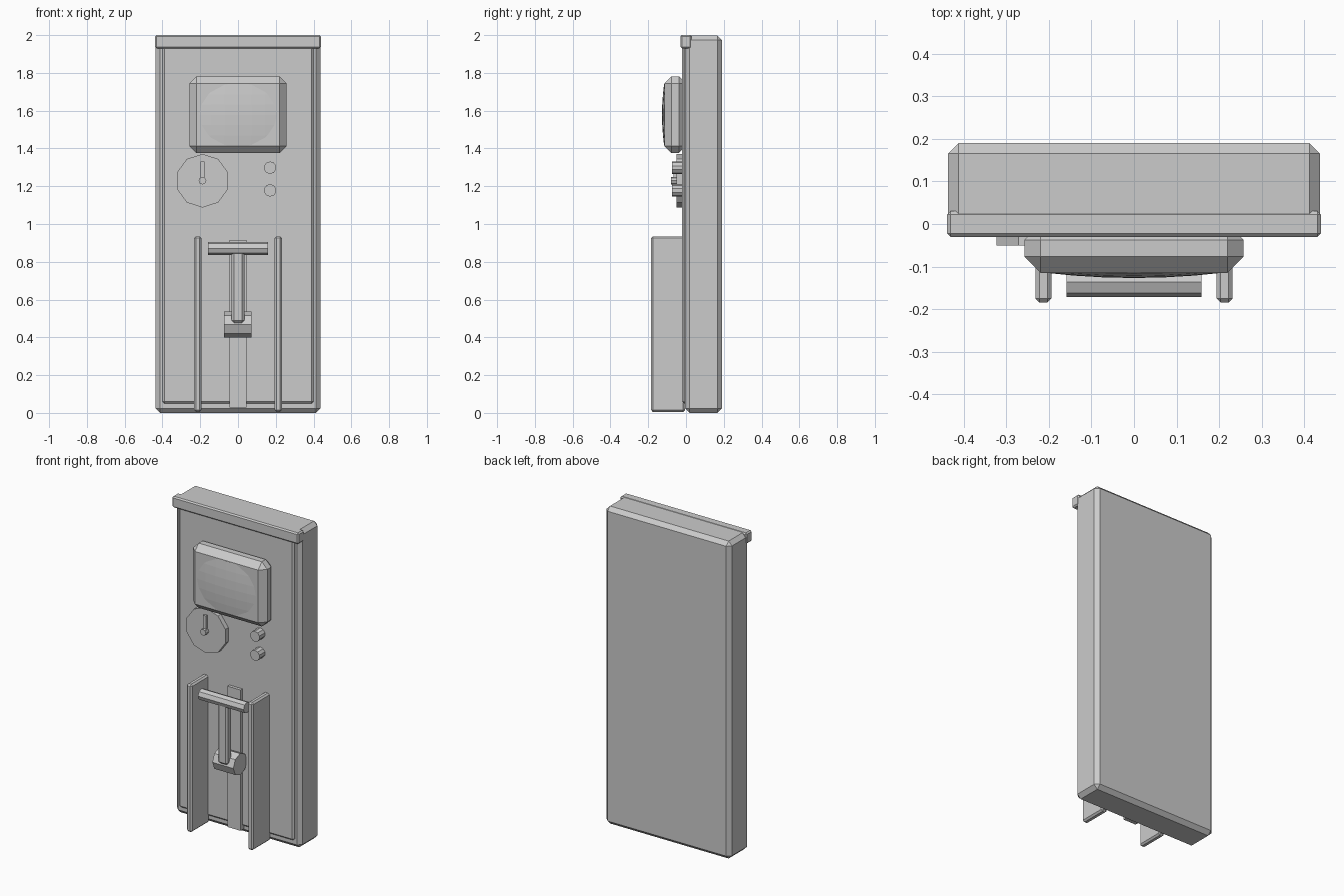
import bpy, bmesh, math
from mathutils import Matrix, Vector

if "Cube" in bpy.data.objects:
    bpy.data.objects.remove(bpy.data.objects["Cube"])


def finish(name, bm, bevel=0.0):
    if bevel:
        sharp = [e for e in bm.edges if e.calc_face_angle(0) > math.radians(50)]
        bmesh.ops.bevel(bm, geom=sharp, offset=bevel, segments=1, affect='EDGES')
    bmesh.ops.recalc_face_normals(bm, faces=bm.faces)
    me = bpy.data.meshes.new(name)
    bm.to_mesh(me)
    bm.free()
    ob = bpy.data.objects.new(name, me)
    bpy.context.collection.objects.link(ob)
    return ob


def box(name, x, y, z, bevel=0.0):
    """Chamfered box from (min, max) ranges."""
    bm = bmesh.new()
    size = [b - a for a, b in (x, y, z)]
    mid = [(a + b) / 2 for a, b in (x, y, z)]
    bmesh.ops.create_cube(bm, size=1, matrix=Matrix.Translation(mid) @ Matrix.Diagonal((*size, 1)))
    return finish(name, bm, bevel)


def prism(name, centre, radius, length, axis, sides, bevel=0.0):
    """Low-poly cylinder along x or y, first vertex pointing up."""
    bm = bmesh.new()
    d = Vector((1, 0, 0)) if axis == 'x' else Vector((0, 1, 0))
    s = Vector((0, 1, 0)) if axis == 'x' else Vector((1, 0, 0))
    rings = []
    for h in (-length / 2, length / 2):
        ring = []
        for i in range(sides):
            a = 2 * math.pi * i / sides
            ring.append(bm.verts.new(Vector(centre) + d * h + s * radius * math.sin(a)
                                     + Vector((0, 0, radius * math.cos(a)))))
        bm.faces.new(ring)
        rings.append(ring)
    for i in range(sides):
        j = (i + 1) % sides
        bm.faces.new((rings[0][i], rings[0][j], rings[1][j], rings[1][i]))
    return finish(name, bm, bevel)


# cabinet, raised front plate and top cap
box("cabinet", (-.437, .437), (-.005, .19), (0, 1.998), .024)
box("front_plate", (-.40, .40), (-.02, .02), (.05, 1.96), .01)
box("top_cap", (-.44, .44), (-.03, .03), (1.93, 2.0), .008)

# screen housing with a gently domed, faceted glass
box("screen_housing", (-.258, .258), (-.115, .0), (1.375, 1.782), .038)
bm = bmesh.new()
bmesh.ops.create_grid(bm, x_segments=6, y_segments=6, size=1)
for v in bm.verts:
    u, w = v.co.x, v.co.y
    v.co = (u * .215, -.127 + .013 * u * u + .011 * w * w, 1.578 + w * .163)
rim = [e for e in bm.edges if e.is_boundary]
ext = bmesh.ops.extrude_edge_only(bm, edges=rim)["geom"]
back = [v for v in ext if isinstance(v, bmesh.types.BMVert)]
for v in back:
    v.co.y = -.08
bmesh.ops.contextual_create(bm, geom=[e for e in bm.edges if e.is_boundary])
finish("screen_glass", bm)

# dial with pointer
prism("dial", (-.188, -.03, 1.229), .142, .04, 'y', 10)
prism("dial_hub", (-.188, -.06, 1.229), .02, .04, 'y', 8)
box("dial_pointer", (-.198, -.178), (-.065, -.045), (1.23, 1.33))

# push buttons
for i, z in enumerate((1.298, 1.178)):
    prism(f"button_{i + 1}", (.17, -.045, z), .033, .06, 'y', 10)
    prism(f"button_collar_{i + 1}", (.17, -.027, z), .033, .03, 'y', 10)

# side guard rails
for side, s in (("left", -1), ("right", 1)):
    box(f"guard_rail_{side}", tuple(sorted((s * .194, s * .232))), (-.185, -.005), (.005, .935), .01)

# lever: track, pivot, stem and cross grip
box("lever_track", (-.045, .045), (-.04, 0), (.028, .914))
prism("lever_pivot", (-.002, -.08, .468), .068, .146, 'x', 8)
box("lever_stem", (-.034, .034), (-.158, -.105), (.477, .87), .012)
prism("lever_grip", (0, -.137, .871), .035, .318, 'x', 8)
